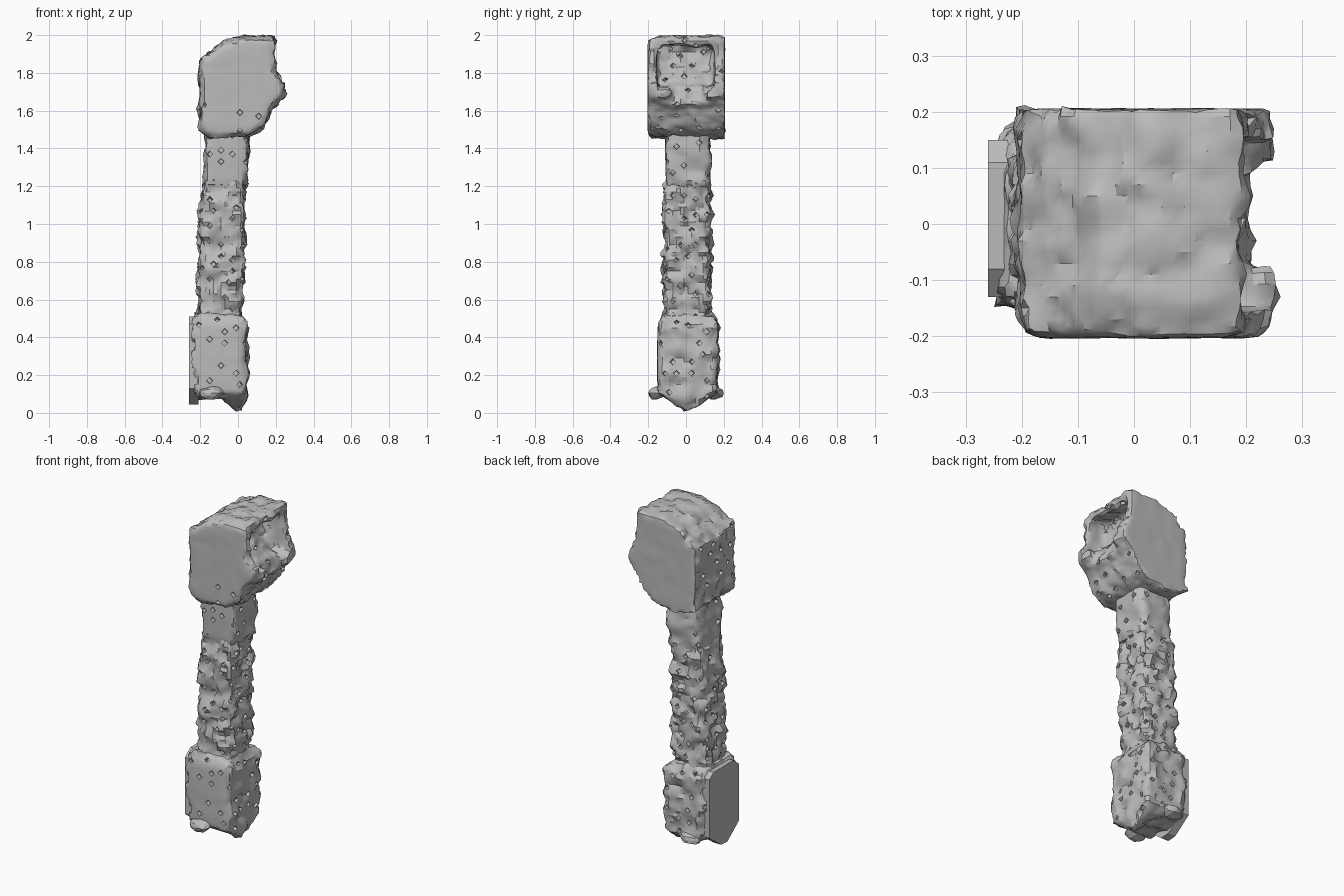
import bpy, bmesh, math, random
from mathutils import Vector, noise

random.seed(4)
if "Cube" in bpy.data.objects:
    bpy.data.objects.remove(bpy.data.objects["Cube"], do_unlink=True)

stone = bpy.data.materials.new("weathered grey")
stone.use_nodes = True
GREY = (0.5, 0.5, 0.5, 1)
stone.diffuse_color = GREY
stone.node_tree.nodes["Principled BSDF"].inputs["Base Color"].default_value = GREY


def make_object(name, bm):
    bmesh.ops.recalc_face_normals(bm, faces=bm.faces)
    mesh = bpy.data.meshes.new(name)
    bm.to_mesh(mesh)
    bm.free()
    obj = bpy.data.objects.new(name, mesh)
    bpy.context.collection.objects.link(obj)
    mesh.materials.append(stone)
    return obj


def prism(name, profile, y0, y1, front_round=0.0):
    """Side profile in x and z, extruded through y, with a rounded front rim."""
    bm = bmesh.new()
    face = bm.faces.new([bm.verts.new((x, y0, z)) for x, z in profile])
    rim = list(face.edges)
    moved = bmesh.ops.extrude_face_region(bm, geom=[face], use_keep_orig=True)
    bmesh.ops.translate(bm, vec=(0, y1 - y0, 0),
                        verts=[v for v in moved["geom"] if isinstance(v, bmesh.types.BMVert)])
    if front_round:
        bmesh.ops.bevel(bm, geom=rim, offset=front_round, segments=3, profile=0.5, affect='EDGES')
    return make_object(name, bm)


def loft(name, sections, corner):
    """Rounded rectangles (z, x0, x1, y0, y1) joined from bottom to top."""
    bm = bmesh.new()
    rings = []
    for z, x0, x1, y0, y1 in sections:
        ring = []
        for q, (cx, cy) in enumerate([(x1, y1), (x0, y1), (x0, y0), (x1, y0)]):
            sx, sy = (1 if cx == x1 else -1), (1 if cy == y1 else -1)
            for k in range(4):
                a = math.radians(90 * q + 30 * k)
                ring.append(bm.verts.new((cx - sx * corner + corner * math.cos(a),
                                          cy - sy * corner + corner * math.sin(a), z)))
        rings.append(ring)
    for low, high in zip(rings, rings[1:]):
        for i in range(len(low)):
            j = (i + 1) % len(low)
            bm.faces.new((low[i], low[j], high[j], high[i]))
    bm.faces.new(rings[0])
    bm.faces.new(rings[-1])
    return make_object(name, bm)


def cut(obj, cutter):
    mod = obj.modifiers.new("cut", 'BOOLEAN')
    mod.operation, mod.object, mod.solver = 'DIFFERENCE', cutter, 'EXACT'
    cutter.hide_render = True
    cutter.hide_set(True)


def weather(obj, rough, pit_count, is_flat, shape=None):
    """Remesh to an even skin, roughen it, then sink diamond pits."""
    mod = obj.modifiers.new("skin", 'REMESH')
    mod.mode, mod.voxel_size = 'VOXEL', 0.02
    graph = bpy.context.evaluated_depsgraph_get()
    bm = bmesh.new()
    bm.from_mesh(bpy.data.meshes.new_from_object(obj.evaluated_get(graph)))
    obj.modifiers.clear()
    bm.normal_update()
    shifts = []
    for v in bm.verts:
        amount = rough * (0.1 if is_flat(v) else 1)
        shifts.append(v.normal * amount * (noise.noise(v.co * 14) + 0.6 * noise.noise(v.co * 37)))
    for v, shift in zip(bm.verts, shifts):
        v.co += shift
        if shape:
            shape(v)

    # Pits: chamfer scattered grid corners into diamonds and sink them
    bm.normal_update()
    chosen = []
    candidates = list(bm.verts)
    random.shuffle(candidates)
    for v in candidates:
        if len(chosen) == pit_count:
            break
        if len(v.link_edges) == 4 and can_pit(v) and all((v.co - c.co).length > 0.06 for c in chosen):
            chosen.append(v)
    spots = [v.co.copy() for v in chosen]
    made = bmesh.ops.bevel(bm, geom=chosen, offset=0.017, segments=1, affect='VERTICES')
    pits = [f for f in made["faces"] if f.is_valid and
            any((f.calc_center_median() - s).length < 0.012 for s in spots)]
    bm.normal_update()
    if pits:
        bmesh.ops.inset_individual(bm, faces=pits, thickness=0.002, depth=-0.022)
    bm.to_mesh(obj.data)
    bm.free()
    obj.data.materials.clear()
    obj.data.materials.append(stone)
    bpy.ops.object.select_all(action='DESELECT')
    obj.select_set(True)
    bpy.context.view_layer.objects.active = obj
    bpy.ops.object.shade_smooth_by_angle(angle=math.radians(32))


def can_pit(v):
    """Head sides stay clean above and the back panel has no pits."""
    if v.co.z > 1.47:
        return v.normal.y < 0.5 and v.normal.z < 0.6 and (v.normal.y > -0.5 or v.co.z < 1.68)
    return abs(v.normal.z) < 0.7


# Head block with a slanted roof and a jutting lip
head = prism("head", [(-0.2, 1.5), (-0.15, 1.455), (0.07, 1.465), (0.13, 1.51), (0.19, 1.62),
                      (0.25, 1.68), (0.25, 1.74), (0.2, 1.82), (0.19, 1.99), (0.02, 1.995),
                      (-0.09, 1.95), (-0.2, 1.87)], -0.203, 0.205, 0.035)
mouth = prism("mouth_cutter", [(0.06, 1.95), (0.4, 1.95), (0.4, 1.7), (0.2, 1.71),
                               (0.13, 1.76), (0.07, 1.85)], -0.155, 0.15)
notch = prism("lip_notch_cutter", [(0.18, 1.8), (0.4, 1.8), (0.4, 1.6), (0.2, 1.64)], -0.08, 0.11)
cut(head, mouth)
cut(head, notch)
weather(head, 0.02, 40, lambda v: abs(v.normal.y) > 0.8)

# Upper collar and long handle
collar = loft("collar", [(1.2, -0.185, 0.045, -0.105, 0.125), (1.35, -0.175, 0.05, -0.11, 0.13),
                         (1.5, -0.17, 0.06, -0.11, 0.12)], 0.035)
weather(collar, 0.018, 22, lambda v: v.normal.y < -0.8)

handle = loft("handle", [(0.45, -0.205, 0.025, -0.105, 0.12), (0.8, -0.205, 0.03, -0.11, 0.125),
                         (1.24, -0.19, 0.035, -0.11, 0.125)], 0.03)
groove = prism("groove_cutter", [(-0.02, 0.5), (0.0, 0.5), (0.0, 0.74), (-0.02, 0.74)], -0.2, -0.09)
cut(handle, groove)
weather(handle, 0.03, 85, lambda v: False)


# Foot sleeve, with a broken underside
def break_bottom(v):
    if v.co.z < 0.13:
        fade = (0.13 - v.co.z) / 0.07
        edge = max(0, min(1, (v.co.x + 0.09) / 0.1))
        middle = max(0, 1 - abs(v.co.y) / 0.13)
        v.co.z += fade * (0.022 - 0.085 * edge * middle)


foot = loft("foot", [(0.06, -0.215, 0.03, -0.11, 0.13), (0.1, -0.235, 0.045, -0.15, 0.165),
                     (0.3, -0.25, 0.045, -0.153, 0.168), (0.47, -0.25, 0.05, -0.15, 0.168),
                     (0.525, -0.225, 0.02, -0.12, 0.135)], 0.04)
weather(foot, 0.022, 50, lambda v: v.normal.y < -0.8 or v.normal.x < -0.8, break_bottom)

# Flat panel with a pointed lower end on the right side of the foot
bm = bmesh.new()
outline = [(-0.13, 0.13), (-0.02, 0.045), (0.04, 0.05), (0.15, 0.13), (0.15, 0.48),
           (0.11, 0.51), (-0.08, 0.51), (-0.13, 0.47)]
panel_face = bm.faces.new([bm.verts.new((-0.26, y, z)) for y, z in outline])
moved = bmesh.ops.extrude_face_region(bm, geom=[panel_face], use_keep_orig=True)
bmesh.ops.translate(bm, vec=(0.05, 0, 0),
                    verts=[v for v in moved["geom"] if isinstance(v, bmesh.types.BMVert)])
panel = make_object("foot_side_panel", bm)

# Ragged lips low on the front and back of the foot
for side, name in ((-1, "front_lip"), (1, "back_lip")):
    lip = bmesh.new()
    bmesh.ops.create_icosphere(lip, subdivisions=2, radius=1)
    for v in lip.verts:
        v.co *= 1 + 0.25 * noise.noise(v.co * 2)
        v.co = Vector((-0.14 + 0.065 * v.co.x, side * 0.155 + 0.045 * v.co.y, 0.105 + 0.035 * v.co.z))
    make_object(name, lip)
